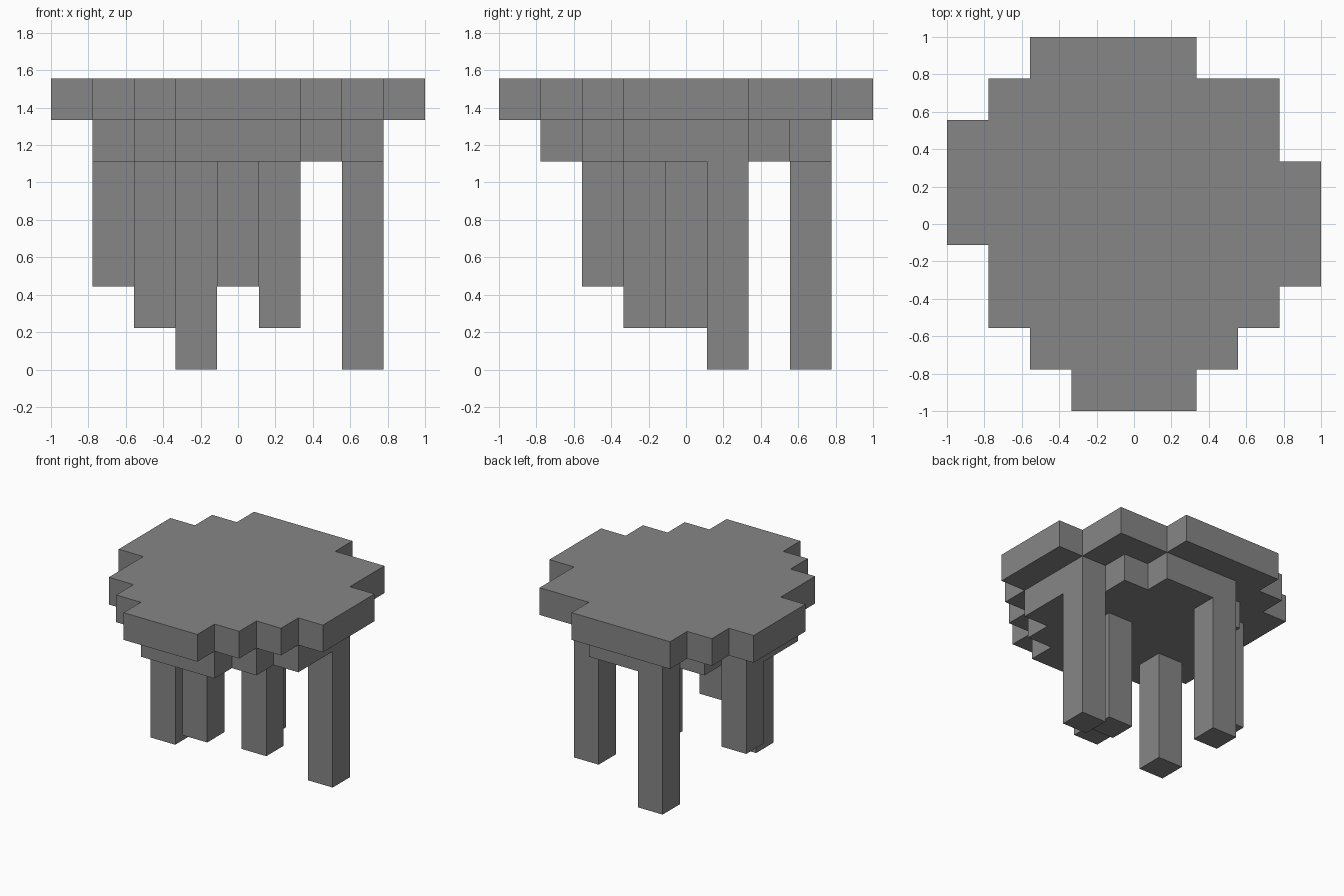
import bpy
import bmesh

CELL = 2 / 9   # the model sits on a 9 x 9 grid of cubes

cube = bpy.data.objects.get("Cube")
if cube:
    bpy.data.objects.remove(cube, do_unlink=True)

grey = bpy.data.materials.new("stone grey")
grey.use_nodes = True
colour = (0.24, 0.24, 0.24, 1)
grey.diffuse_color = colour
grey.node_tree.nodes["Principled BSDF"].inputs["Base Color"].default_value = colour


def slab(name, first_row, spans, low, high):
    """Stepped plate: one (first, last) cell span per row, raised from low to high."""
    bm = bmesh.new()
    for j, (first, last) in enumerate(spans, first_row):
        for i in range(first, last + 1):
            corners = ((i, j), (i + 1, j), (i + 1, j + 1), (i, j + 1))
            bm.faces.new([bm.verts.new((x * CELL - 1, y * CELL - 1, low * CELL))
                          for x, y in corners])
    bmesh.ops.remove_doubles(bm, verts=bm.verts, dist=0.001)
    # Merge the cells into one outline, then give it thickness
    bmesh.ops.dissolve_limit(bm, angle_limit=0.01, verts=bm.verts, edges=bm.edges)
    raised = bmesh.ops.extrude_face_region(bm, geom=bm.faces[:], use_keep_orig=True)
    top = [v for v in raised["geom"] if isinstance(v, bmesh.types.BMVert)]
    bmesh.ops.translate(bm, verts=top, vec=(0, 0, (high - low) * CELL))
    bmesh.ops.recalc_face_normals(bm, faces=bm.faces)
    mesh = bpy.data.meshes.new(name)
    bm.to_mesh(mesh)
    bm.free()
    mesh.materials.append(grey)
    bpy.context.collection.objects.link(bpy.data.objects.new(name, mesh))


# Irregular top plate
slab("table_top", 0, [(3, 5), (2, 6), (1, 7), (1, 8), (0, 8),
                      (0, 8), (0, 7), (1, 7), (2, 5)], 6, 7)

# Smaller round plate beneath it
slab("under_plate", 1, [(3, 5), (2, 6), (1, 7), (1, 7), (1, 7), (2, 6), (3, 5)], 5, 6)

# Legs of uneven length: column, row, foot height
legs = {
    "right_side_leg": (1, 5, 2),
    "front_right_leg": (2, 3, 1),
    "back_leg": (3, 7, 0),
    "front_leg": (4, 2, 2),
    "inner_left_leg": (5, 4, 1),
    "left_side_leg": (7, 5, 0),
}
for name, (column, row, foot) in legs.items():
    slab(name, row, [(column, column)], foot, 5)
